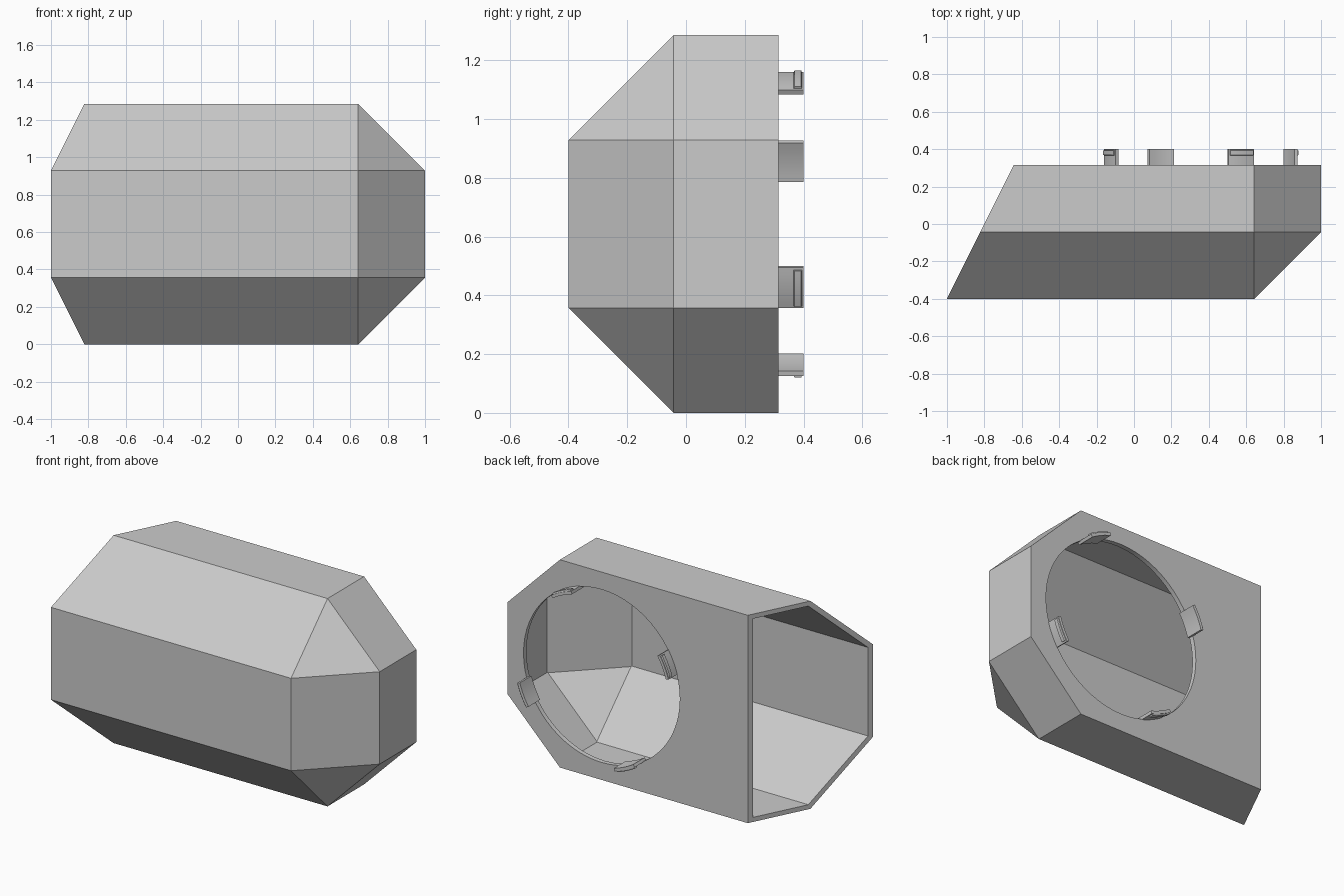
import bpy, bmesh, math
from mathutils import Vector, Matrix

cube = bpy.data.objects.get("Cube")
if cube:
    bpy.data.objects.remove(cube, do_unlink=True)

U = 4 / 7                  # design unit
HALF_H = 1.125 * U         # half height
CHAMFER = 0.625 * U        # chamfer and half depth
WALL = 0.05 * U            # shell thickness
FRONT, BACK = -0.4, -0.4 + 2 * CHAMFER
HOLE = Vector((1 - HALF_H, BACK, HALF_H))
HOLE_R = 0.535

grey = bpy.data.materials.new("plain grey")
grey.use_nodes = True
grey.diffuse_color = (0.6, 0.6, 0.6, 1)
grey.node_tree.nodes["Principled BSDF"].inputs["Base Color"].default_value = (0.6, 0.6, 0.6, 1)


def make_object(name, bm):
    bmesh.ops.recalc_face_normals(bm, faces=bm.faces)
    mesh = bpy.data.meshes.new(name)
    bm.to_mesh(mesh)
    bm.free()
    mesh.materials.append(grey)
    obj = bpy.data.objects.new(name, mesh)
    bpy.context.collection.objects.link(obj)
    return obj


def activate(obj):
    bpy.ops.object.select_all(action='DESELECT')
    bpy.context.view_layer.objects.active = obj
    obj.select_set(True)


def housing_solid(name, inset, end_inset):
    """Block trimmed by the housing's planes, each moved in by the inset."""
    top, side = HALF_H, HALF_H - CHAMFER
    shoulder = FRONT + CHAMFER
    planes = [((1, 0, 0), (1, 0, 0), inset),
              ((0, -1, 0), (0, FRONT, 0), inset),
              ((0, 1, 0), (0, BACK, 0), inset),
              ((1, -1, 0), (1, shoulder, 0), inset),
              ((-2, 1, 0), (-1, FRONT, 0), end_inset)]
    for s in (1, -1):
        planes += [((0, 0, s), (0, 0, s * top), inset),
                   ((0, -1, s), (0, FRONT, s * side), inset),
                   ((1, 0, s), (1, 0, s * side), inset),
                   ((1, -1, s), (1, shoulder, s * side), inset)]
    bm = bmesh.new()
    bmesh.ops.create_cube(bm, size=6)
    for normal, point, move in planes:
        n = Vector(normal).normalized()
        bmesh.ops.bisect_plane(bm, geom=bm.verts[:] + bm.edges[:] + bm.faces[:], dist=1e-5,
                               plane_co=Vector(point) - n * move, plane_no=n, clear_outer=True)
        rim = [e for e in bm.edges if e.is_boundary]
        if rim:
            bmesh.ops.holes_fill(bm, edges=rim, sides=0)
    bmesh.ops.translate(bm, verts=bm.verts, vec=(0, 0, HALF_H))
    return make_object(name, bm)


def cut(target, cutter):
    mod = target.modifiers.new("cut", 'BOOLEAN')
    mod.operation, mod.solver, mod.object = 'DIFFERENCE', 'EXACT', cutter
    activate(target)
    bpy.ops.object.modifier_apply(modifier=mod.name)
    bpy.data.objects.remove(cutter, do_unlink=True)


# Hollow housing, open at its slanted end
housing = housing_solid("housing", 0, 0)
cut(housing, housing_solid("cavity_cutter", WALL, -0.2))

# Round opening in the back wall
bm = bmesh.new()
bmesh.ops.create_cone(bm, cap_ends=True, segments=64, radius1=HOLE_R, radius2=HOLE_R, depth=0.1,
                      matrix=Matrix.Translation(HOLE) @ Matrix.Rotation(math.pi / 2, 4, 'X'))
cut(housing, make_object("opening_cutter", bm))
activate(housing)
bpy.ops.object.shade_smooth_by_angle(angle=math.radians(20))


def arc_block(name, profile, start, end, steps=6):
    """Sweep a (radius, depth) profile round the opening, angles in degrees."""
    bm = bmesh.new()
    rings = []
    for i in range(steps + 1):
        a = math.radians(start + (end - start) * i / steps)
        rings.append([bm.verts.new(HOLE + Vector((r * math.cos(a), y, r * math.sin(a))))
                      for r, y in profile])
    for a, b in zip(rings, rings[1:]):
        for i in range(len(profile)):
            j = (i + 1) % len(profile)
            bm.faces.new((a[i], a[j], b[j], b[i]))
    bm.faces.new(rings[0])
    bm.faces.new(rings[-1])
    activate(make_object(name, bm))
    bpy.ops.object.shade_smooth_by_angle(angle=math.radians(20))


# Four clips around the opening, each with a narrower hooked lip
CLIP = [(0.52, -WALL), (0.538, -WALL), (0.538, 0.15 * U), (0.52, 0.15 * U)]
LIP = [(0.53, 0.048), (0.546, 0.055), (0.546, 0.078), (0.53, 0.084)]
for k, place in enumerate(("top", "right", "bottom", "left")):
    turn = 90 * k
    arc_block(place + "_clip", CLIP, 58 + turn, 74 + turn)
    arc_block(place + "_clip_lip", LIP, 59 + turn, 73 + turn)
